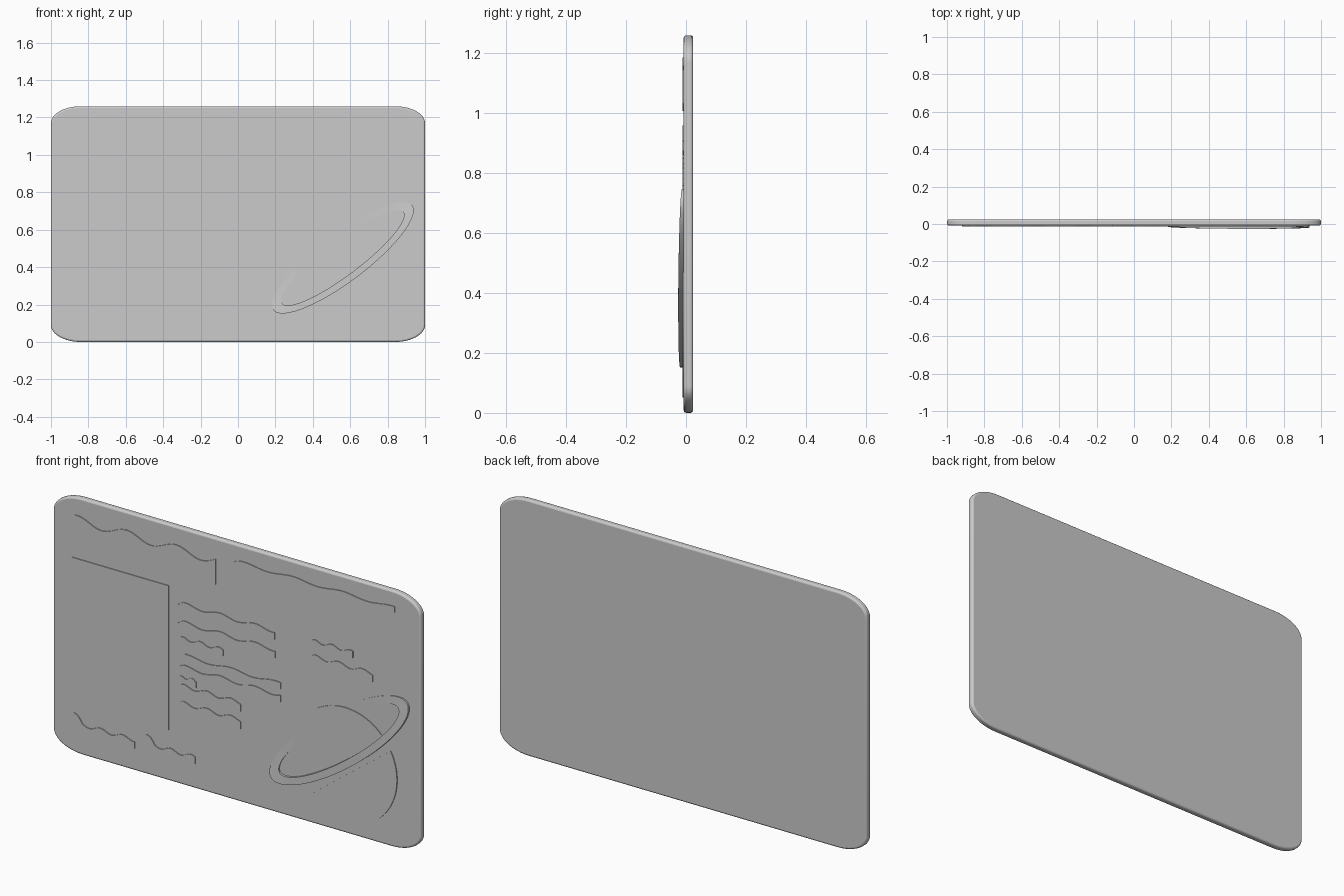
import bpy, bmesh, math

if "Cube" in bpy.data.objects:
    bpy.data.objects.remove(bpy.data.objects["Cube"])

FRONT, BACK, RELIEF = -0.008, 0.024, -0.0125


def finish(name, bm, angle=35):
    bmesh.ops.recalc_face_normals(bm, faces=bm.faces)
    mesh = bpy.data.meshes.new(name)
    bm.to_mesh(mesh)
    bm.free()
    ob = bpy.data.objects.new(name, mesh)
    bpy.context.collection.objects.link(ob)
    bpy.context.view_layer.objects.active = ob
    ob.select_set(True)
    bpy.ops.object.shade_smooth_by_angle(angle=math.radians(angle))
    ob.select_set(False)
    return ob


def prism(name, outline, y0, y1):
    bm = bmesh.new()
    a = [bm.verts.new((x, y0, z)) for x, z in outline]
    b = [bm.verts.new((x, y1, z)) for x, z in outline]
    bm.faces.new(a)
    bm.faces.new(b[::-1])
    for i in range(len(a)):
        j = (i + 1) % len(a)
        bm.faces.new((a[i], a[j], b[j], b[i]))
    return finish(name, bm)


def sweep(name, sections, closed=False):
    # joins four-point cross-sections into a solid strip
    bm = bmesh.new()
    rows = [[bm.verts.new(p) for p in s] for s in sections]
    n = len(rows)
    for i in range(n if closed else n - 1):
        r, s = rows[i], rows[(i + 1) % n]
        for k in range(4):
            m = (k + 1) % 4
            bm.faces.new((r[k], r[m], s[m], s[k]))
    if not closed:
        bm.faces.new(rows[0])
        bm.faces.new(rows[-1][::-1])
    return finish(name, bm)


def wavy_line(name, x0, x1, zc, h, amp, wave, tick=0.0):
    n = max(12, int((x1 - x0) / wave * 14))
    secs = []
    for i in range(n + 1):
        x = x0 + (x1 - x0) * i / n
        d = x - x0
        z = zc + amp * math.sin(2 * math.pi * d / wave + 0.4)
        z += tick * max(0.0, 1 - d / 0.045)
        t = h / 2 * min(1.0, 0.35 + d / 0.04)
        secs.append([(x, RELIEF, z - t), (x, RELIEF, z + t),
                     (x, 0.0, z + t), (x, 0.0, z - t)])
    return sweep(name, secs)


# card body with elliptical corners and a rounded rim
outline = []
for q, (sx, sz) in enumerate([(1, 1), (-1, 1), (-1, -1), (1, -1)]):
    for i in range(13):
        a = math.pi / 2 * (q + i / 12)
        outline.append((sx * 0.84 + 0.16 * math.cos(a),
                        0.63 + sz * 0.54 + 0.09 * math.sin(a)))
card = prism("card_body", outline, FRONT, BACK)
bev = card.modifiers.new("rim", 'BEVEL')
bev.width = 0.009
bev.segments = 3
bev.limit_method = 'ANGLE'
bev.angle_limit = math.radians(50)

# photo panel
prism("photo_panel", [(-0.895, 0.25), (-0.37, 0.25), (-0.37, 0.96), (-0.895, 0.96)],
      RELIEF, 0.0)

# wavy placeholder lines: x0, x1, centre z, height, amplitude, wavelength, start tick
lines = [
    (-0.92, -0.115, 1.09, 0.125, 0.02, 0.27, 0),
    (-0.015, 0.86, 1.165, 0.028, 0.007, 0.27, 0),
    (-0.317, 0.207, 0.874, 0.034, 0.009, 0.19, 0),
    (-0.317, 0.210, 0.783, 0.034, 0.009, 0.19, 0),
    (-0.317, -0.074, 0.708, 0.030, 0.008, 0.10, 0),
    (-0.317, 0.239, 0.624, 0.032, 0.008, 0.24, 0),
    (-0.317, 0.239, 0.568, 0.032, 0.008, 0.19, 0),
    (-0.317, -0.220, 0.518, 0.028, 0.007, 0.06, 0),
    (-0.317, 0.023, 0.472, 0.034, 0.009, 0.13, 0),
    (-0.317, 0.023, 0.387, 0.034, 0.009, 0.13, 0),
    (0.400, 0.633, 0.885, 0.032, 0.008, 0.10, 0),
    (0.400, 0.741, 0.808, 0.034, 0.009, 0.13, 0),
    (-0.884, -0.555, 0.134, 0.034, 0.009, 0.12, 0.055),
    (-0.490, -0.225, 0.137, 0.034, 0.009, 0.11, 0.050),
]
for i, args in enumerate(lines):
    wavy_line(f"wavy_line_{i + 1:02d}", *args)

# planet emblem: two circle segments split along a tilted gap
TILT = math.radians(37)
CU, SU = math.cos(TILT), math.sin(TILT)


def tilted(cx, cz, u, v):
    return cx + u * CU - v * SU, cz + u * SU + v * CU


R, GAP = 0.283, 0.042
a0 = math.asin(GAP / R)
for name, side in (("planet_upper", 1), ("planet_lower", -1)):
    pts = []
    for i in range(41):
        a = a0 + (math.pi - 2 * a0) * i / 40
        pts.append(tilted(0.59, 0.335, R * math.cos(a), side * R * math.sin(a)))
    prism(name, pts, RELIEF, 0.0)

# tilted ring, its far side sinking into the card
secs = []
for i in range(96):
    a = 2 * math.pi * i / 96
    c, s = math.cos(a), math.sin(a)
    y = -0.0165 + 0.0095 * s
    ox, oz = tilted(0.56, 0.45, 0.465 * c, 0.128 * s)
    ix, iz = tilted(0.56, 0.45, 0.405 * c, 0.092 * s)
    secs.append([(ox, y, oz), (ix, y, iz), (ix, 0.004, iz), (ox, 0.004, oz)])
sweep("planet_ring", secs, closed=True)
